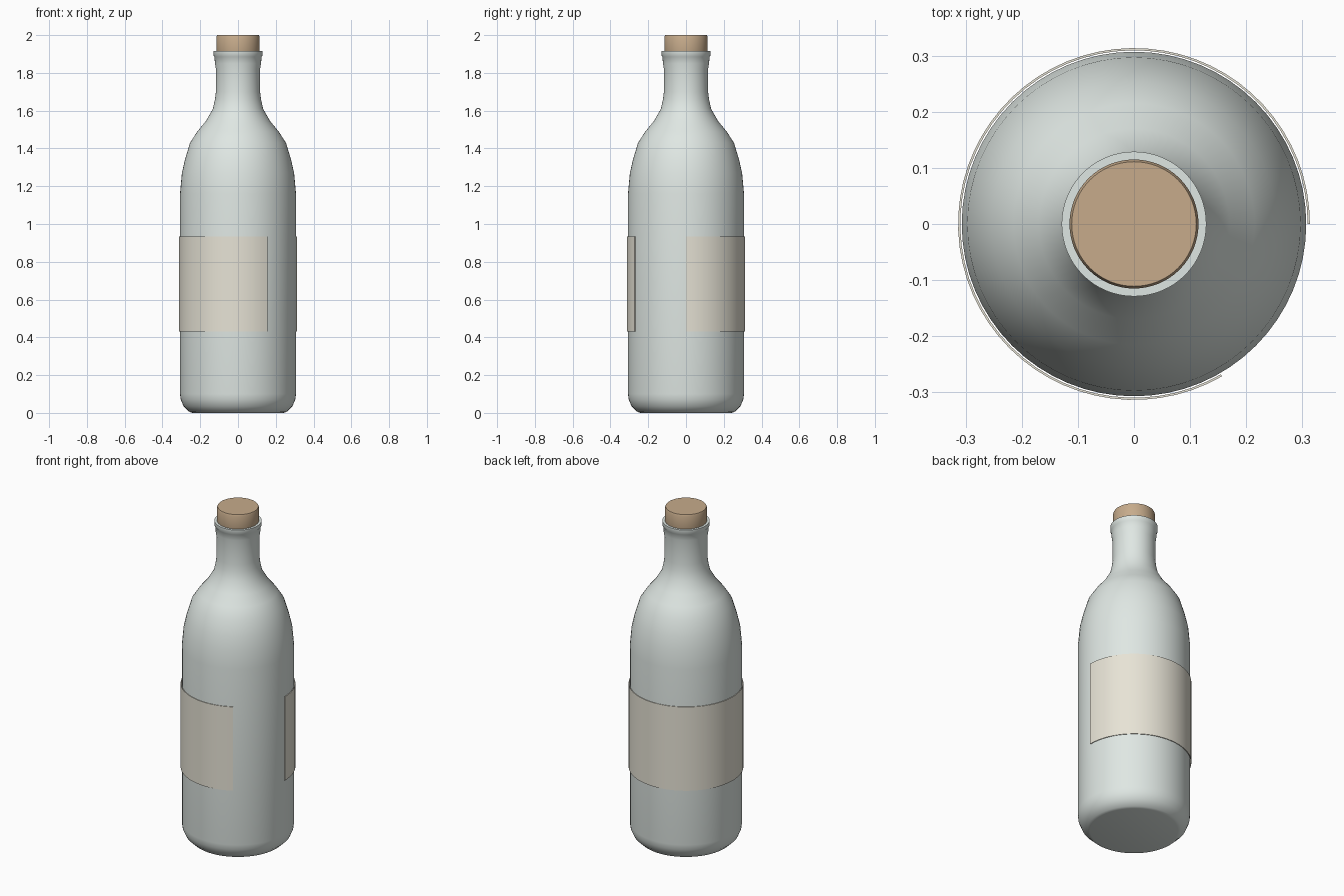
import bpy, bmesh, math

if "Cube" in bpy.data.objects:
    bpy.data.objects.remove(bpy.data.objects["Cube"])

SEGS = 64


def finish(name, bm, colour, angle=50):
    bmesh.ops.recalc_face_normals(bm, faces=bm.faces)
    mesh = bpy.data.meshes.new(name)
    bm.to_mesh(mesh)
    bm.free()
    ob = bpy.data.objects.new(name, mesh)
    bpy.context.collection.objects.link(ob)
    mat = bpy.data.materials.new(name + "_colour")
    mat.diffuse_color = (*colour, 1)
    mat.use_nodes = True
    mat.node_tree.nodes["Principled BSDF"].inputs["Base Color"].default_value = mat.diffuse_color
    mesh.materials.append(mat)
    bpy.ops.object.select_all(action='DESELECT')
    ob.select_set(True)
    bpy.context.view_layer.objects.active = ob
    bpy.ops.object.shade_smooth_by_angle(angle=math.radians(angle))
    return ob


def sweep(profile, start=0, end=360, segs=SEGS, closed=False):
    """Turn an (r, z) profile around z between two angles."""
    bm = bmesh.new()
    verts = [bm.verts.new((r, 0, z)) for r, z in profile]
    pairs = list(zip(verts, verts[1:]))
    if closed:
        pairs.append((verts[-1], verts[0]))
    edges = [bm.edges.new(p) for p in pairs]
    a0, a1 = math.radians(start), math.radians(end)
    bmesh.ops.spin(bm, geom=verts + edges, cent=(0, 0, 0), axis=(0, 0, 1),
                   angle=a1 - a0, steps=segs)
    bmesh.ops.remove_doubles(bm, verts=bm.verts, dist=0.0005)
    # cap the open ends of a partial sweep
    if closed:
        bmesh.ops.holes_fill(bm, edges=[e for e in bm.edges if e.is_boundary], sides=0)
    return bm


# glass: outer wall, lip, then inner wall back down to the floor
outer = [(0, 0.005), (0.24, 0.0), (0.257, 0.005), (0.288, 0.035), (0.303, 0.07),
         (0.307, 0.1), (0.307, 1.16), (0.297, 1.27), (0.281, 1.34), (0.254, 1.43),
         (0.215, 1.49), (0.17, 1.545), (0.133, 1.61), (0.122, 1.66), (0.117, 1.70),
         (0.117, 1.82), (0.122, 1.85), (0.125, 1.885), (0.129, 1.89), (0.129, 1.915)]
inner = [(0.112, 1.915), (0.105, 1.8), (0.105, 1.66), (0.155, 1.54), (0.238, 1.43),
         (0.29, 1.16), (0.29, 0.1), (0.245, 0.03), (0, 0.03)]
finish("bottle_glass", sweep(outer + inner), (0.74, 0.80, 0.77))

# cork
cork = [(0, 1.78), (0.1, 1.78), (0.104, 1.85), (0.115, 1.916), (0.115, 1.99),
        (0.111, 2.0), (0, 2.0)]
finish("cork", sweep(cork), (0.57, 0.41, 0.26))

# wrap-around label, open at the front right
label = [(0.3095, 0.43), (0.3135, 0.43), (0.3135, 0.935), (0.3095, 0.935)]
finish("paper_label", sweep(label, 0, 300, 56, closed=True), (0.80, 0.77, 0.67))
